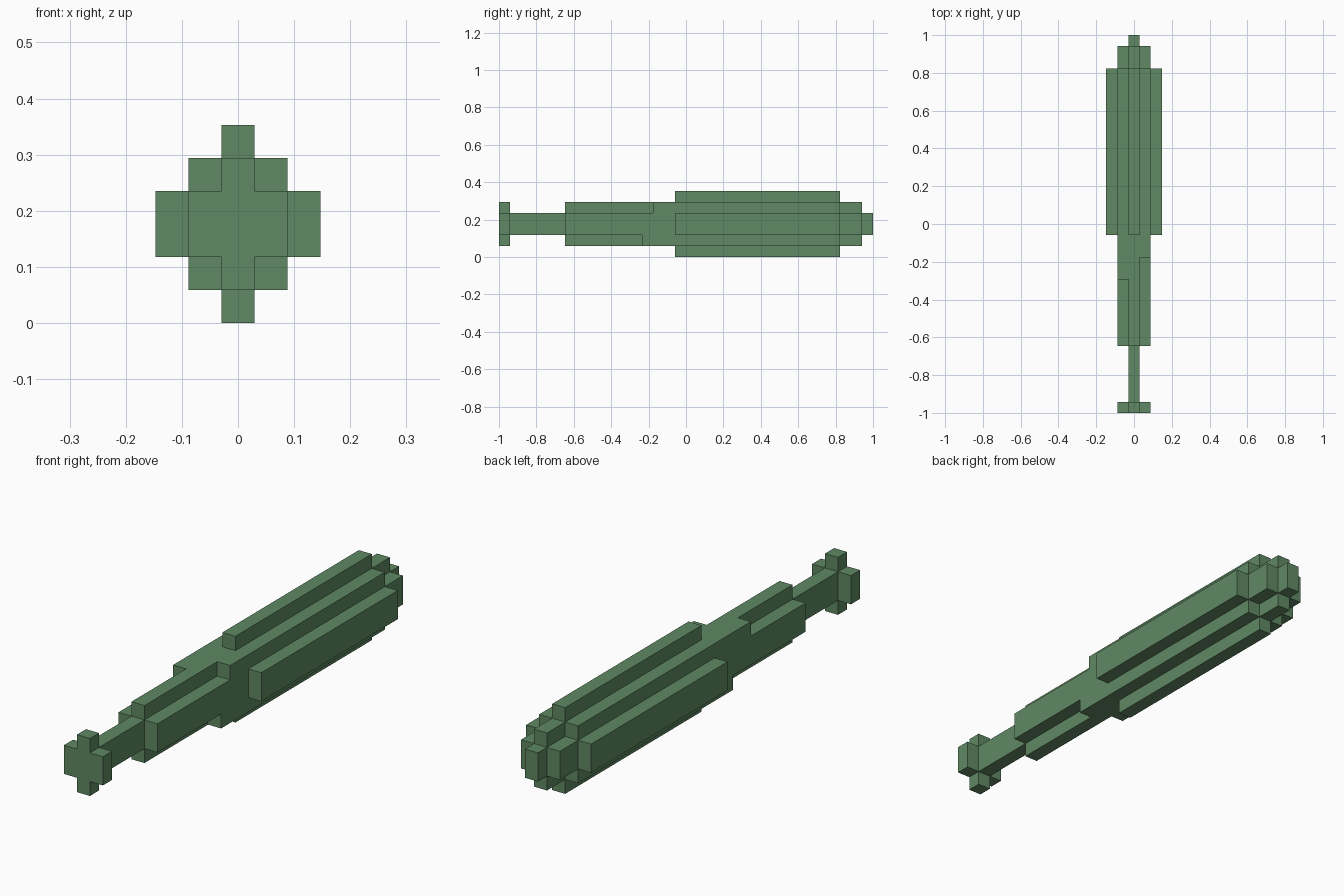
import bpy

cube = bpy.data.objects.get("Cube")
if cube:
    bpy.data.objects.remove(cube, do_unlink=True)

U = 2 / 34  # block size: the model is 34 blocks long

green = bpy.data.materials.new("muted_green")
green.use_nodes = True
COLOR = (0.115, 0.25, 0.125, 1)
green.diffuse_color = COLOR
green.node_tree.nodes["Principled BSDF"].inputs["Base Color"].default_value = COLOR


def bar(name, x, y, z):
    """Box from (low, high) block ranges; x is centred, y starts at the knob, z at the ground."""
    lo, hi = zip(x, y, z)
    bpy.ops.mesh.primitive_cube_add(size=1)
    ob = bpy.context.object
    ob.name = ob.data.name = name
    for v in ob.data.vertices:
        p = [hi[i] if v.co[i] > 0 else lo[i] for i in range(3)]
        v.co = (p[0] * U, (p[1] - 17) * U, p[2] * U)
    ob.data.materials.append(green)
    return ob


def side_x(side, inner):
    """One-block-wide x range on the given side."""
    return tuple(sorted((side * inner, side * (inner + 1))))


CENTRE, MIDDLE = (-0.5, 0.5), (2, 4)

# Core running from the knob through the handle to the tip
bar("core", CENTRE, (0, 34), MIDDLE)

# Cross-shaped knob and barrel layers around the core
for part, span in (("knob", (0, 1)), ("barrel", (6, 33))):
    for label, side in (("left", 1), ("right", -1)):
        bar(f"{part}_{label}", side_x(side, 0.5), span, MIDDLE)
    for label, z in (("top", (4, 5)), ("bottom", (1, 2))):
        bar(f"{part}_{label}", CENTRE, span, z)

# Thick ridges on all four sides of the barrel
THICK = (16, 31)
for label, side in (("left", 1), ("right", -1)):
    bar(f"ridge_{label}", side_x(side, 1.5), THICK, MIDDLE)
for label, z in (("top", (5, 6)), ("bottom", (0, 1))):
    bar(f"ridge_{label}", CENTRE, THICK, z)

# Corner fillers with staggered starts
for label, side, z, start in (("top_left", 1, (4, 5), 14), ("bottom_left", 1, (1, 2), 13),
                              ("top_right", -1, (4, 5), 12), ("bottom_right", -1, (1, 2), 14)):
    bar(f"corner_{label}", side_x(side, 0.5), (start, 31), z)
